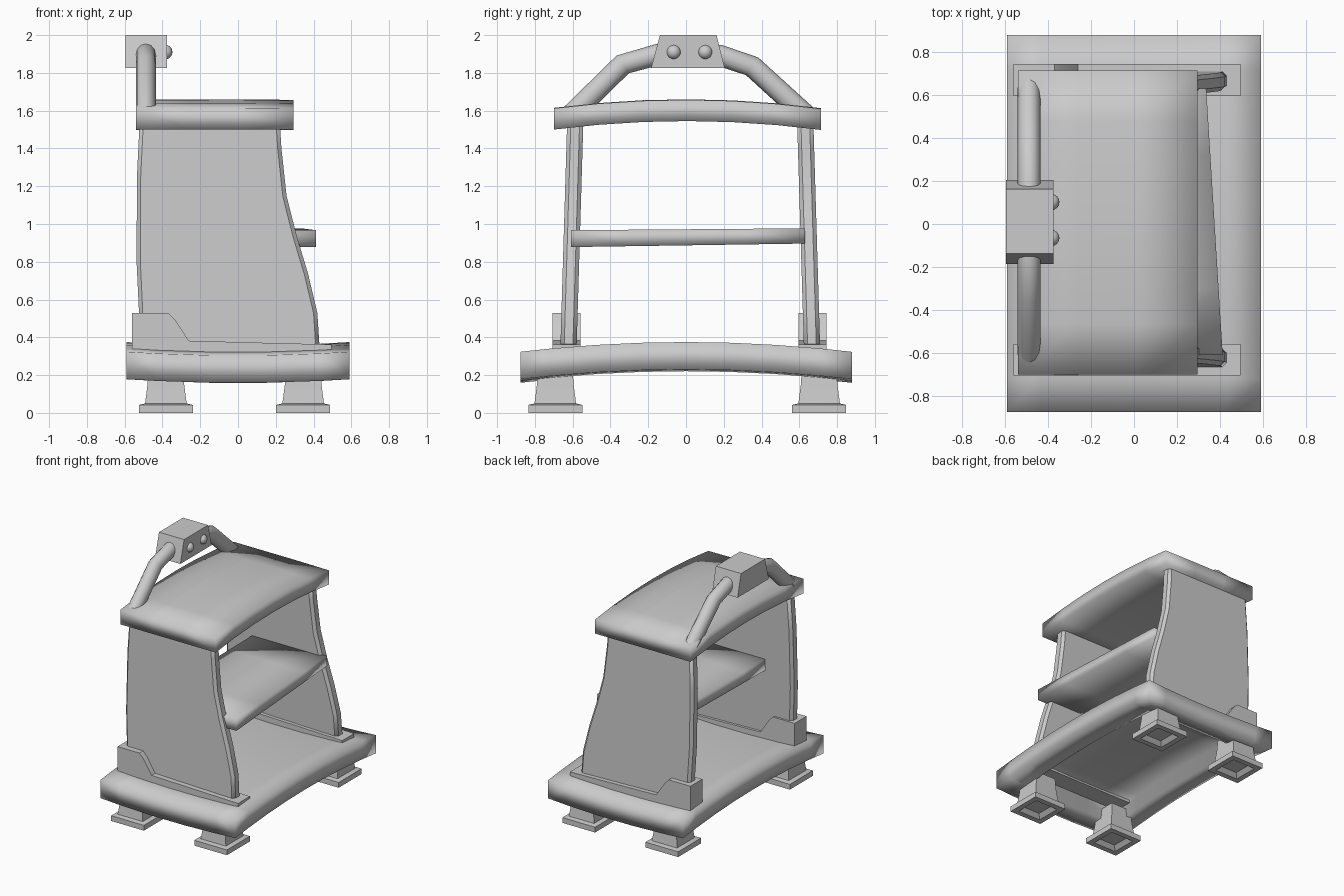
import bpy, bmesh, math
from mathutils import Vector

cube = bpy.data.objects.get("Cube")
if cube:
    bpy.data.objects.remove(cube, do_unlink=True)

grey = bpy.data.materials.new("plain_grey")
grey.use_nodes = True
COLOR = (0.6, 0.6, 0.6, 1)
grey.diffuse_color = COLOR
grey.node_tree.nodes["Principled BSDF"].inputs["Base Color"].default_value = COLOR


def finish(name, bm, angle=35, bevel=0):
    """Turn a bmesh into a shaded object."""
    bmesh.ops.recalc_face_normals(bm, faces=bm.faces)
    mesh = bpy.data.meshes.new(name)
    bm.to_mesh(mesh)
    bm.free()
    mesh.materials.append(grey)
    ob = bpy.data.objects.new(name, mesh)
    bpy.context.collection.objects.link(ob)
    bpy.ops.object.select_all(action="DESELECT")
    ob.select_set(True)
    bpy.context.view_layer.objects.active = ob
    bpy.ops.object.shade_smooth_by_angle(angle=math.radians(angle))
    if bevel:
        mod = ob.modifiers.new("chamfer", "BEVEL")
        mod.width = bevel
        mod.segments = 1
        mod.limit_method = "ANGLE"
        mod.angle_limit = math.radians(60)
    return ob


def bridge(bm, rings, cap=True):
    """Skin a list of vertex rings."""
    for a, b in zip(rings, rings[1:]):
        for i in range(len(a)):
            j = (i + 1) % len(a)
            bm.faces.new((a[i], a[j], b[j], b[i]))
    if cap:
        bm.faces.new(rings[0])
        bm.faces.new(rings[-1])


def slab(name, xs, ys, top, bottom, place=lambda x, y: (x, y)):
    """Closed slab over a grid, with curved top and bottom heights."""
    bm = bmesh.new()
    layers = [[[bm.verts.new((*place(x, y), f(x, y))) for y in ys] for x in xs]
              for f in (top, bottom)]
    up, low = layers
    nx, ny = len(xs) - 1, len(ys) - 1
    for g in layers:
        for i in range(nx):
            for j in range(ny):
                bm.faces.new((g[i][j], g[i + 1][j], g[i + 1][j + 1], g[i][j + 1]))
    for i in range(nx):
        for j in (0, ny):
            bm.faces.new((up[i][j], up[i + 1][j], low[i + 1][j], low[i][j]))
    for j in range(ny):
        for i in (0, nx):
            bm.faces.new((up[i][j], up[i][j + 1], low[i][j + 1], low[i][j]))
    return finish(name, bm, 110)


def prism(name, profile, lo, hi, axis="y", **kw):
    """Extrude a profile between two offset functions of its second coordinate."""
    bm = bmesh.new()
    point = (lambda a, b, t: (a, t, b)) if axis == "y" else (lambda a, b, t: (t, a, b))
    bridge(bm, [[bm.verts.new(point(a, b, f(b))) for a, b in profile] for f in (lo, hi)])
    return finish(name, bm, **kw)


def spread(a, b, n):
    return [a + (b - a) * i / n for i in range(n + 1)]


# Base: arched tray, hollow underneath
def base_top(x, y):
    return 0.355 - 0.052 * (y / 0.88) ** 2 + 0.02 * (x / 0.59) ** 2


def base_bottom(x, y):
    hollow = abs(x) < 0.428 and abs(y) < 0.718
    return base_top(x, y) - (0.03 if hollow else 0.145)


base_x = [-0.59, -0.43, *spread(-0.425, 0.425, 3), 0.43, 0.59]
base_y = [-0.875, -0.72, *spread(-0.715, 0.715, 6), 0.72, 0.88]
slab("base", base_x, base_y, base_top, base_bottom)

# Roof: arched top board
slab("roof", spread(-0.54, 0.295, 3), spread(-0.70, 0.715, 6),
     lambda x, y: 1.66 - 0.045 * (y / 0.7) ** 2 - 0.01 * max(0, x),
     lambda x, y: 1.545 - 0.045 * (y / 0.7) ** 2)

# Middle shelf: front edge runs at a slant
slab("shelf", spread(0, 1, 2), spread(-0.61, 0.63, 4),
     lambda x, y: 0.972 + 0.008 * y, lambda x, y: 0.887 + 0.015 * y,
     lambda x, y: (-0.3 + x * (0.675 - 0.062 * y), y))

# Side panels, leaning inward, and the brackets that hold them
panel = [(-0.52, 0.3), (-0.525, 0.55), (-0.537, 0.8), (-0.535, 1.25), (-0.52, 1.56),
         (0.22, 1.56), (0.23, 1.4), (0.257, 1.15), (0.31, 0.94), (0.37, 0.74),
         (0.42, 0.53), (0.435, 0.3)]
bracket = [(-0.56, 0.29), (-0.56, 0.53), (-0.37, 0.53), (-0.335, 0.495), (-0.26, 0.382),
           (0.1, 0.372), (0.495, 0.362), (0.495, 0.29)]
for side, word, foot_y, mid in ((1, "back", 0.667, 0.67), (-1, "front", 0.622, 0.632)):
    def centre(z, s=side, f=foot_y):
        return s * (f - 0.03 * (z - 0.35))
    prism(word + "_panel", panel, lambda z: centre(z) - 0.043,
          lambda z: centre(z) + 0.043, bevel=0.02)
    prism(word + "_bracket", bracket, lambda z: side * mid - 0.074,
          lambda z: side * mid + 0.074)

# Handle: bent tube
path = [Vector(p) for p in ((-0.61, 1.575), (-0.335, 1.845), (-0.15, 1.897),
                            (0.18, 1.892), (0.35, 1.835), (0.635, 1.575))]
bm = bmesh.new()
rings = []
for i, p in enumerate(path):
    d = (path[min(i + 1, len(path) - 1)] - path[max(i - 1, 0)]).normalized()
    ring = []
    for k in range(12):
        a = math.tau * k / 12
        r = 0.057 * math.sin(a)
        ring.append(bm.verts.new((-0.488 + 0.053 * math.cos(a), p.x - d.y * r, p.y + d.x * r)))
    rings.append(ring)
bridge(bm, rings)
finish("handle", bm, 50)

# Handle block with two round studs
prism("handle_block", [(-0.185, 1.825), (0.205, 1.825), (0.162, 2.0), (-0.138, 2.0)],
      lambda z: -0.595, lambda z: -0.375, axis="x")
for word, y in (("front", -0.065), ("back", 0.102)):
    bm = bmesh.new()
    bmesh.ops.create_uvsphere(bm, u_segments=16, v_segments=10, radius=0.038)
    bmesh.ops.translate(bm, verts=bm.verts, vec=(-0.385, y, 1.91))
    finish(word + "_stud", bm, 60)

# Feet: tapered square legs on flat hollow pads, as (half width, height)
steps = [(0.07, 0.03), (0.1, 0.0), (0.143, 0.0), (0.143, 0.042), (0.11, 0.05),
         (0.097, 0.15), (0.09, 0.26)]
for x, lr in ((-0.382, "right"), (0.345, "left")):
    for y, fb in ((-0.692, "front"), (0.705, "back")):
        bm = bmesh.new()
        bridge(bm, [[bm.verts.new((x + w * sx, y + w * sy, z))
                     for sx, sy in ((-1, -1), (1, -1), (1, 1), (-1, 1))] for w, z in steps])
        finish(fb + "_" + lr + "_foot", bm)
